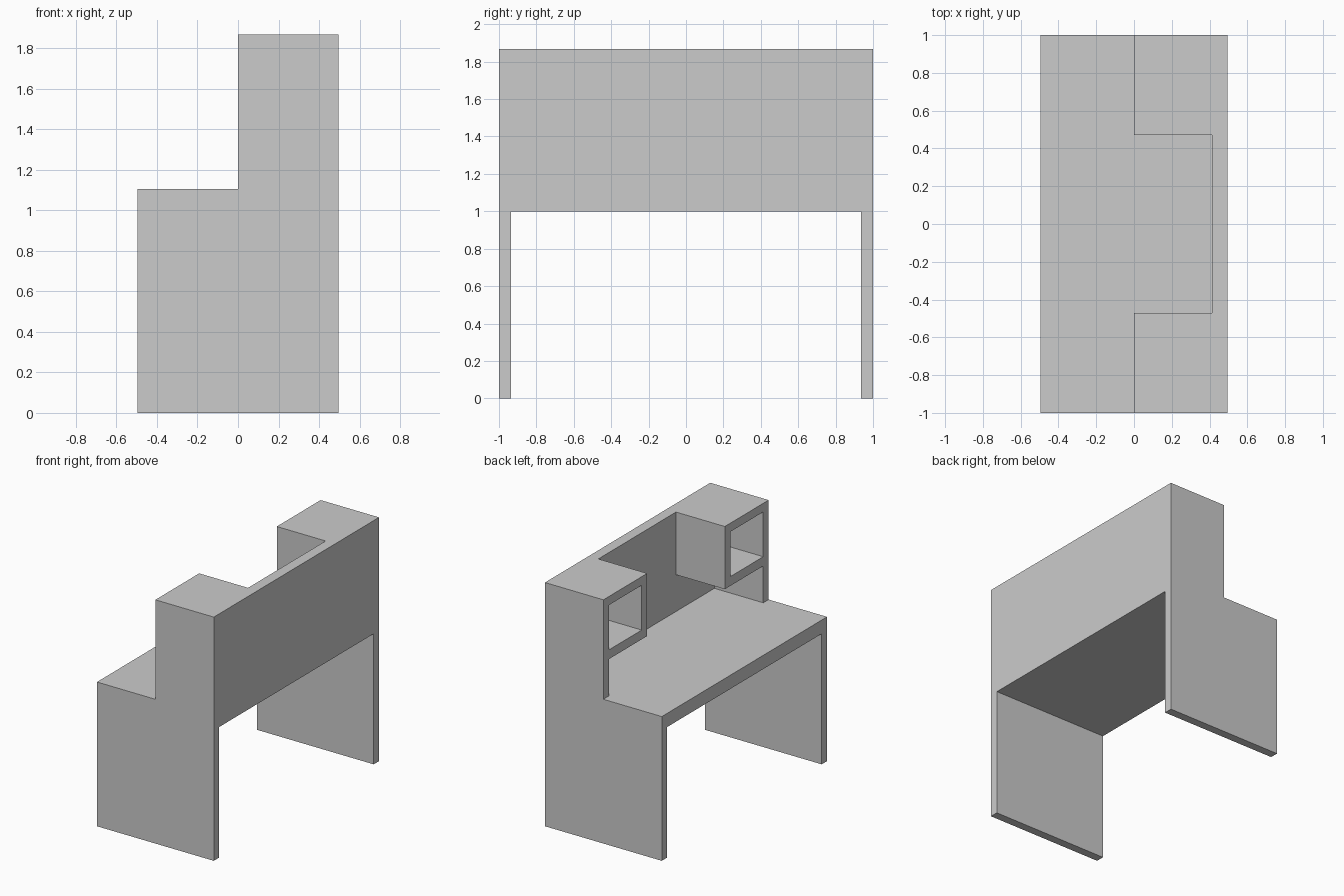
import bpy, bmesh
from mathutils import Vector

if "Cube" in bpy.data.objects:
    bpy.data.objects.remove(bpy.data.objects["Cube"])

X0, X1 = -0.495, 0.495        # front and back edge of the desk
LEG, DESK_Z0, DESK_Z1 = 0.935, 1.0, 1.105
TOP, T = 1.867, 0.066         # overall height, board thickness
BACK, INNER = 0.414, 0.47     # face of back board, inner side of cubbies


def prism(name, profile, offset, mirror=False):
    """Extrude a closed planar profile along an offset vector."""
    bm = bmesh.new()
    face = bm.faces.new([bm.verts.new(p) for p in profile])
    ext = bmesh.ops.extrude_face_region(bm, geom=[face], use_keep_orig=True)
    verts = [e for e in ext["geom"] if isinstance(e, bmesh.types.BMVert)]
    bmesh.ops.translate(bm, verts=verts, vec=Vector(offset))
    bmesh.ops.recalc_face_normals(bm, faces=bm.faces)
    mesh = bpy.data.meshes.new(name)
    bm.to_mesh(mesh)
    bm.free()
    obj = bpy.data.objects.new(name, mesh)
    bpy.context.collection.objects.link(obj)
    if mirror:
        mod = obj.modifiers.new("mirror_y", "MIRROR")
        mod.use_axis = (False, True, False)
        mod.use_mirror_merge = False
    return obj


def board(name, x, y, z, mirror=False):
    """Rectangular board from (min, max) ranges."""
    base = [(x[0], y[0], z[0]), (x[1], y[0], z[0]),
            (x[1], y[1], z[0]), (x[0], y[1], z[0])]
    return prism(name, base, (0, 0, z[1] - z[0]), mirror)


# Desktop and both side legs: one U-shaped profile
u_shape = [(-1, 0), (-LEG, 0), (-LEG, DESK_Z0), (LEG, DESK_Z0),
           (LEG, 0), (1, 0), (1, DESK_Z1), (-1, DESK_Z1)]
prism("desk_frame", [(X0, y, z) for y, z in u_shape], (X1 - X0, 0, 0))

# Hutch top: C-shaped plan over back board and cubbies
c_shape = [(0, -1), (X1, -1), (X1, 1), (0, 1), (0, INNER),
           (BACK, INNER), (BACK, -INNER), (0, -INNER)]
z_top = TOP - T
prism("hutch_top", [(x, y, z_top) for x, y in c_shape], (0, 0, T))

# Back board
board("hutch_back", (BACK, X1), (-1, 1), (DESK_Z1, z_top))

# Cubbies, mirrored left to right: outer side, shelf, hanging inner side
SHELF0, SHELF1 = 1.387, 1.458
board("cubby_outer_side", (0, BACK), (LEG, 1), (DESK_Z1, z_top), True)
board("cubby_shelf", (0, BACK), (INNER, LEG), (SHELF0, SHELF1), True)
board("cubby_inner_side", (0, BACK), (INNER, INNER + T), (SHELF1, z_top), True)
